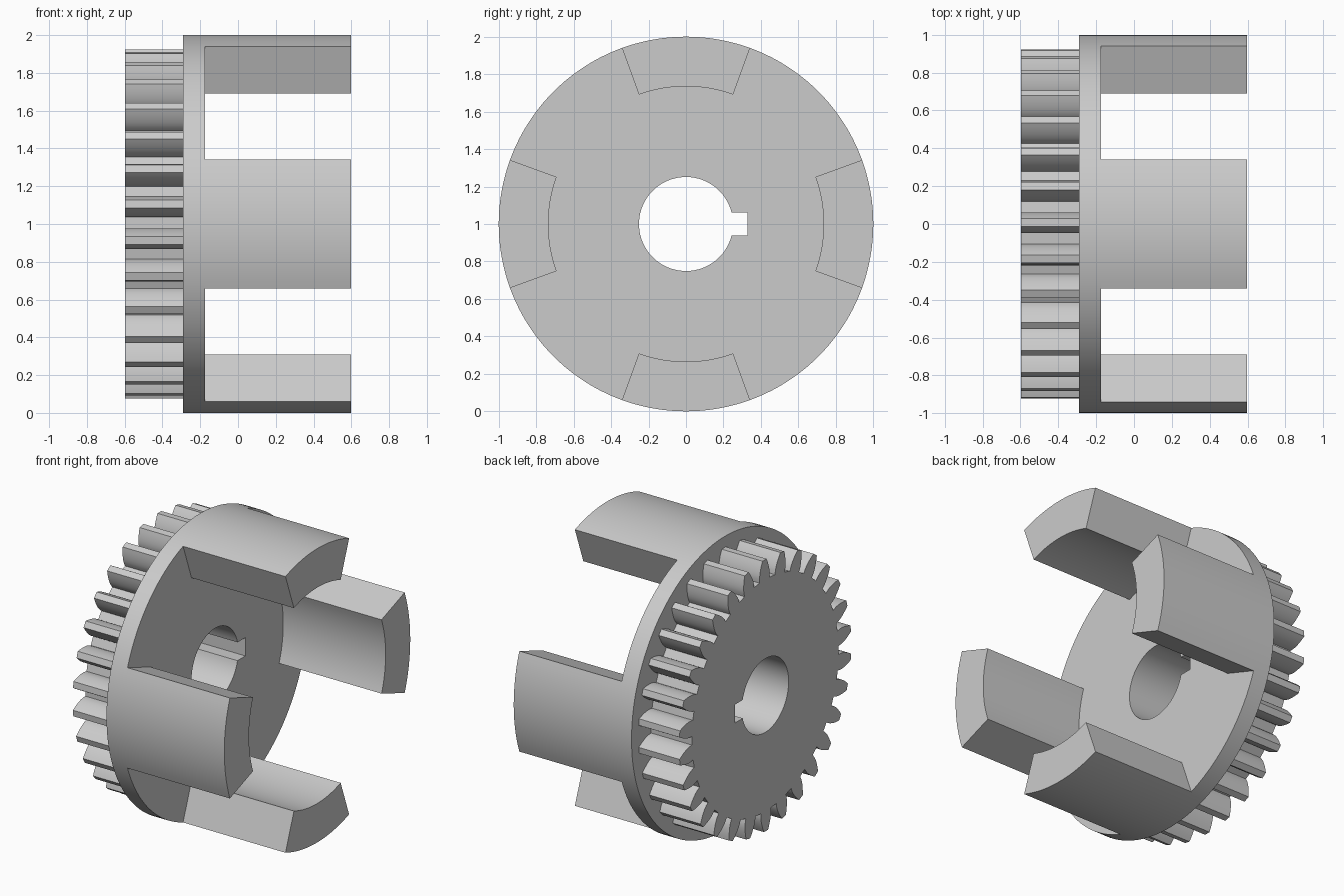
import bpy, bmesh, math
from math import sin, cos, tan, acos, pi, radians

if "Cube" in bpy.data.objects:
    bpy.data.objects.remove(bpy.data.objects["Cube"])

steel = bpy.data.materials.new("grey steel")
steel.use_nodes = True
GREY = (0.6, 0.6, 0.6, 1)
steel.diffuse_color = GREY
steel.node_tree.nodes["Principled BSDF"].inputs["Base Color"].default_value = GREY

SEGMENTS = 144
AXIS_HEIGHT = 1
GEAR_BACK, DISC_BACK, DISC_FRONT, JAW_FRONT = -0.597, -0.29, -0.174, 0.597
JAW_INNER = 0.735


def polar(radius, angle):
    return radius * cos(angle), radius * sin(angle)


def circle(radius):
    return [polar(radius, 2 * pi * i / SEGMENTS) for i in range(SEGMENTS)]


def prism(bm, outline, x0, x1):
    """Extrude a (y, z) outline around the axis along x; return the front face."""
    back = bm.faces.new([bm.verts.new((x0, y, z + AXIS_HEIGHT)) for y, z in outline])
    out = bmesh.ops.extrude_face_region(bm, geom=[back], use_keep_orig=True)
    verts = [g for g in out["geom"] if isinstance(g, bmesh.types.BMVert)]
    bmesh.ops.translate(bm, verts=verts, vec=(x1 - x0, 0, 0))
    return next(g for g in out["geom"] if isinstance(g, bmesh.types.BMFace))


def finish(bm, name):
    bmesh.ops.recalc_face_normals(bm, faces=bm.faces)
    mesh = bpy.data.meshes.new(name)
    bm.to_mesh(mesh)
    bm.free()
    obj = bpy.data.objects.new(name, mesh)
    obj.data.materials.append(steel)
    bpy.context.collection.objects.link(obj)
    return obj


def gear_outline(teeth, tip, phase):
    """Involute teeth with a 20 degree pressure angle."""
    module = tip / (teeth / 2 + 1)
    pitch = module * teeth / 2
    root, base = pitch - 1.35 * module, pitch * cos(radians(20))

    def half_angle(r):
        a = acos(min(1, base / r))
        inv20 = tan(radians(20)) - radians(20)
        return pi / (2 * teeth) + inv20 - (tan(a) - a)

    steps = 6
    radii = [root] + [base + (tip - base) * i / steps for i in range(steps + 1)]
    flank = [(r, half_angle(r)) for r in radii]
    points = []
    for t in range(teeth):
        mid = phase + 2 * pi * t / teeth
        points += [polar(r, mid - a) for r, a in flank]
        points += [polar(r, mid + a) for r, a in reversed(flank)]
    return points


# Gear at the back
bm = bmesh.new()
prism(bm, gear_outline(30, 0.925, radians(90 - 0.5)), GEAR_BACK, DISC_BACK)
gear = finish(bm, "gear_ring")

# Disc with four jaws raised from its rim
bm = bmesh.new()
face = prism(bm, circle(1), DISC_BACK, DISC_FRONT)
rim = bmesh.ops.inset_region(bm, faces=[face], thickness=1 - JAW_INNER,
                             use_even_offset=True)["faces"]
jaws = []
for f in rim:
    c = f.calc_center_median()
    turn = math.degrees(math.atan2(c.z - AXIS_HEIGHT, c.y)) % 90
    if min(turn, 90 - turn) < 20:
        jaws.append(f)
out = bmesh.ops.extrude_face_region(bm, geom=jaws)
bmesh.ops.translate(bm, vec=(JAW_FRONT - DISC_FRONT, 0, 0),
                    verts=[g for g in out["geom"] if isinstance(g, bmesh.types.BMVert)])
flush = [e for e in bm.edges if len(e.link_faces) == 2
         and e.calc_face_angle(1) < 0.001]
bmesh.ops.dissolve_edges(bm, edges=flush, use_verts=False)
body = finish(bm, "jaw_disc")

# Bore with a keyway on the +y side
BORE, KEY_HALF, KEY_END = 0.251, 0.0625, 0.328
start = math.asin(KEY_HALF / BORE)
arc = [polar(BORE, start + (2 * pi - 2 * start) * i / 72) for i in range(73)]
bm = bmesh.new()
prism(bm, arc + [(KEY_END, -KEY_HALF), (KEY_END, KEY_HALF)], -1, 1)
cutter = finish(bm, "bore_cutter")
cutter.hide_render = True

for obj in (gear, body):
    cut = obj.modifiers.new("bore", 'BOOLEAN')
    cut.operation, cut.solver, cut.object = 'DIFFERENCE', 'EXACT', cutter
    bpy.ops.object.select_all(action='DESELECT')
    obj.select_set(True)
    bpy.context.view_layer.objects.active = obj
    bpy.ops.object.modifier_apply(modifier=cut.name)
    bpy.ops.object.shade_smooth_by_angle(angle=radians(25))
bpy.data.objects.remove(cutter)
